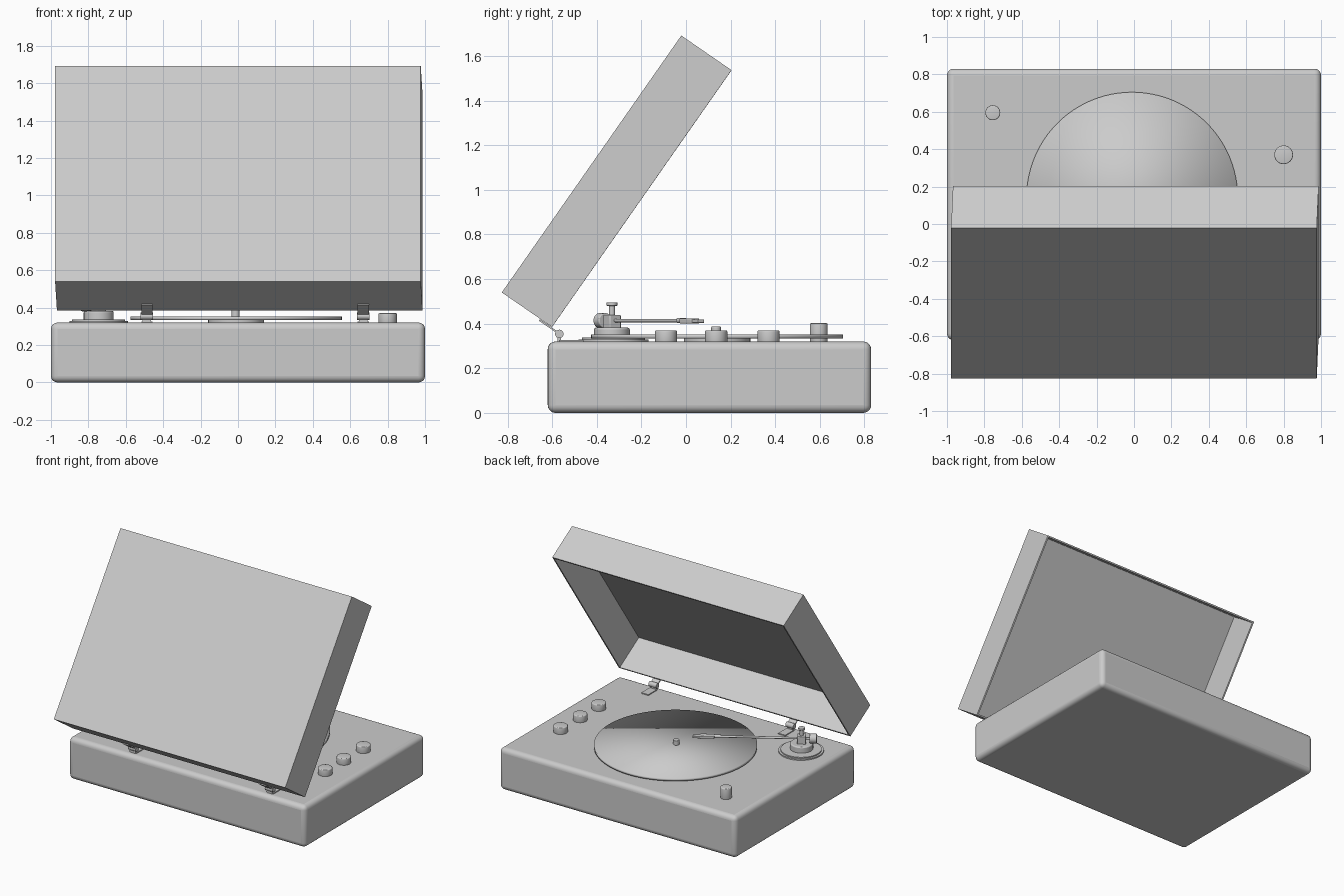
import bpy, bmesh, math
from mathutils import Vector, Matrix

if "Cube" in bpy.data.objects:
    bpy.data.objects.remove(bpy.data.objects["Cube"])


def finish(bm, name, bevel=0, segs=3, mode="angle"):
    bmesh.ops.recalc_face_normals(bm, faces=bm.faces)
    me = bpy.data.meshes.new(name)
    bm.to_mesh(me)
    bm.free()
    ob = bpy.data.objects.new(name, me)
    bpy.context.collection.objects.link(ob)
    if bevel:
        m = ob.modifiers.new("bevel", "BEVEL")
        m.width, m.segments, m.limit_method = bevel, segs, "ANGLE"
    bpy.ops.object.select_all(action="DESELECT")
    ob.select_set(True)
    bpy.context.view_layer.objects.active = ob
    if mode == "full":
        bpy.ops.object.shade_smooth()
    elif mode == "angle":
        bpy.ops.object.shade_smooth_by_angle(angle=math.radians(35))
    return ob


def box(name, loc, size, rot=None, **kw):
    bm = bmesh.new()
    bmesh.ops.create_cube(bm, size=1)
    mat = Matrix.Translation(loc) @ (rot or Matrix()) @ Matrix.Diagonal((*size, 1))
    bmesh.ops.transform(bm, matrix=mat, verts=bm.verts)
    return finish(bm, name, **kw)


def rod(name, a, b, r, sides=32, **kw):
    a, b = Vector(a), Vector(b)
    bm = bmesh.new()
    bmesh.ops.create_cone(bm, cap_ends=True, segments=sides, radius1=r, radius2=r,
                          depth=(b - a).length)
    q = (b - a).to_track_quat("Z", "Y").to_matrix().to_4x4()
    bmesh.ops.transform(bm, matrix=Matrix.Translation((a + b) / 2) @ q, verts=bm.verts)
    return finish(bm, name, **kw)


def disc(name, x, y, z0, z1, r, **kw):
    return rod(name, (x, y, z0), (x, y, z1), r, **kw)


# Rounded plinth
box("plinth", (0, 0.105, 0.16), (2, 1.45, 0.32), bevel=0.035, segs=5)

# Platter and spindle
disc("platter", -0.01, 0.14, 0.333, 0.352, 0.565, sides=96, mode="full")
disc("platter_bearing", -0.01, 0.14, 0.31, 0.335, 0.15)
disc("spindle", -0.013, 0.135, 0.35, 0.387, 0.022, bevel=0.004)

# Control knobs
for i, y in enumerate((-0.09, 0.135, 0.37)):
    disc(f"control_knob_{i + 1}", 0.8, y, 0.315, 0.37, 0.05, mode="full", bevel=0.006)
disc("speed_knob", -0.755, 0.595, 0.315, 0.402, 0.04, mode="full", bevel=0.006)

# Tonearm pivot
px, py, pz = -0.745, -0.332, 0.414
disc("tonearm_plate", px, -0.325, 0.315, 0.329, 0.157, sides=64)
disc("tonearm_plate_step", px, -0.325, 0.325, 0.337, 0.142, sides=64)
disc("tonearm_base", px, py, 0.33, 0.382, 0.08, sides=48, bevel=0.008)
turn = Matrix.Rotation(math.atan2(0.53, 0.847), 4, "Z")
box("pivot_block", (px, py, 0.408), (0.06, 0.06, 0.062), turn, bevel=0.005)
disc("pivot_post", px, py, 0.38, 0.485, 0.014)
disc("pivot_cap", px, py, 0.48, 0.496, 0.024, bevel=0.003)

# Tonearm, counterweight and head
d = Vector((0.847, 0.53, 0)).normalized()
p = Vector((px, py, pz))
rod("tonearm", p - d * 0.07, p + d * 0.64, 0.008, sides=16)
rod("counterweight", p - d * 0.105, p - d * 0.055, 0.034, bevel=0.004)
box("head_shell", p + d * 0.655 - Vector((0, 0, 0.002)), (0.10, 0.045, 0.022), turn, bevel=0.004)
box("head_tip", p + d * 0.725 - Vector((0, 0, 0.003)), (0.06, 0.034, 0.016), turn, bevel=0.003)
rod("arm_collar", p + d * 0.56, p + d * 0.615, 0.012, sides=16)

# Open lid: thin five-sided shell, tilted back
corner = Vector((0, -0.826, 0.54))
along = Vector((0, 0.805, 1.152))
deep = Vector((0.01, 0.225, -0.155))
bm = bmesh.new()
v = [bm.verts.new(corner + Vector((x, 0, 0)) + along * u + deep * w)
     for w in (0, 1) for x, u in ((-0.978, 0), (0.977, 0), (0.977, 1), (-0.978, 1))]
bm.faces.new(v[:4])
for i in range(4):
    j = (i + 1) % 4
    bm.faces.new((v[i], v[j], v[j + 4], v[i + 4]))
lid = finish(bm, "lid", mode="flat")
for f in lid.data.polygons:  # face the shell outwards
    c = lid.data.polygons[0].center + deep * 0.5
    if f.index == 0 and f.normal.dot(f.center - c) < 0:
        lid.data.flip_normals()
solid = lid.modifiers.new("wall", "SOLIDIFY")
solid.thickness, solid.offset, solid.use_even_offset = 0.012, -1, True

# Hinges
slope = Matrix.Rotation(math.atan2(-0.155, 0.225), 4, "X")
for side, x in (("left", -0.487), ("right", 0.67)):
    box(f"hinge_leaf_{side}", (x, -0.613, 0.386), (0.06, 0.108, 0.008), slope, mode="flat")
    rod(f"hinge_barrel_{side}", (x - 0.033, -0.568, 0.354), (x + 0.033, -0.568, 0.354), 0.019)
    box(f"hinge_stem_{side}", (x, -0.568, 0.332), (0.045, 0.016, 0.03), mode="flat")
    box(f"hinge_foot_{side}", (x, -0.515, 0.322), (0.06, 0.11, 0.01), mode="flat")
